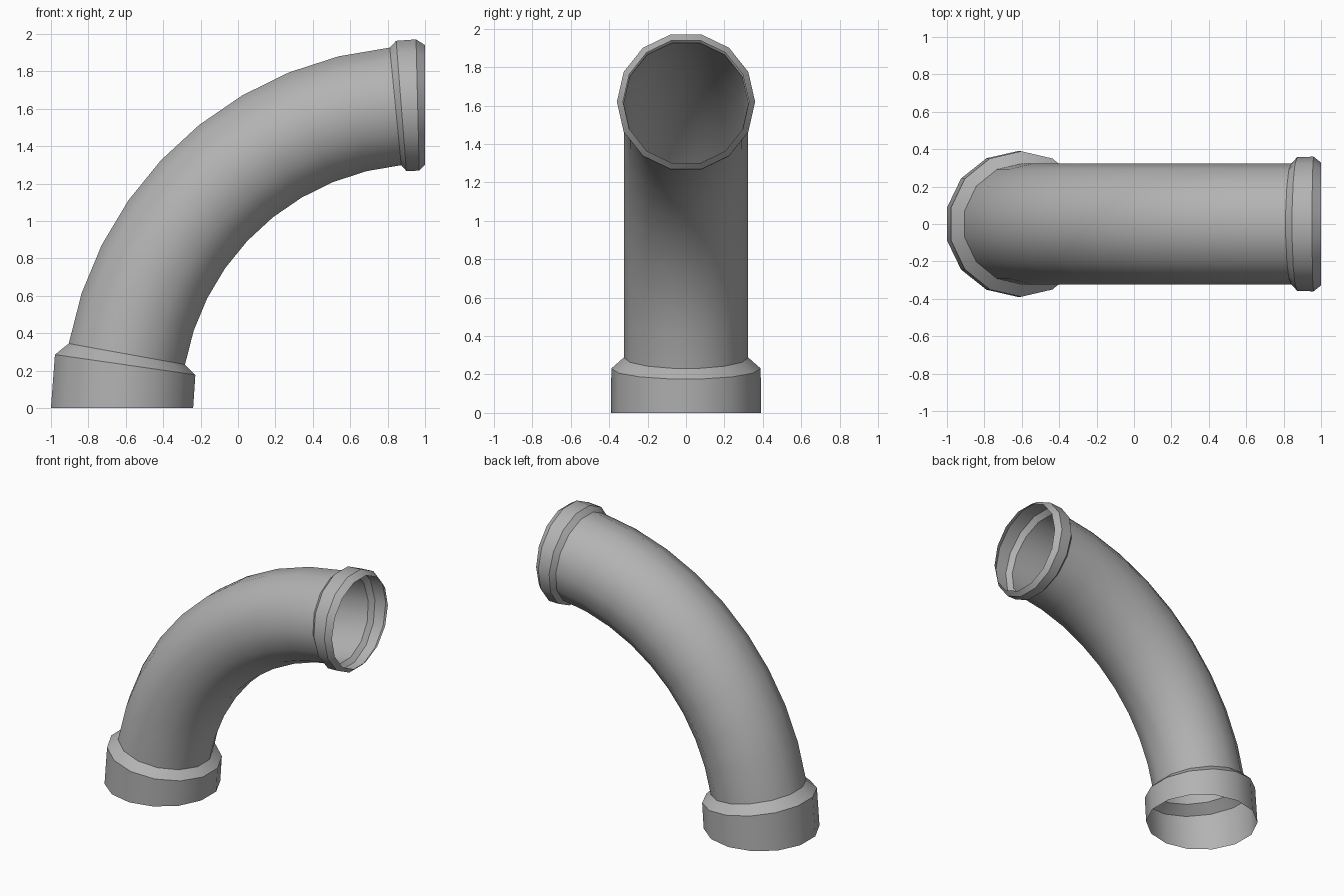
import bpy, bmesh, math
from mathutils import Vector

if "Cube" in bpy.data.objects:
    bpy.data.objects.remove(bpy.data.objects["Cube"])

SIDES = 14
BEND = 1.62                      # bend radius, centred on (1, 0, 0)

grey = bpy.data.materials.new("pipe grey")
grey.diffuse_color = (0.45, 0.45, 0.45, 1)
grey.use_nodes = True
grey.node_tree.nodes["Principled BSDF"].inputs["Base Color"].default_value = grey.diffuse_color


def ring(bm, deg, r):
    """Circle of vertices across the bend at the given angle."""
    t = math.radians(deg)
    inward = Vector((math.cos(t), 0, -math.sin(t)))
    centre = Vector((1, 0, 0)) - inward * BEND
    verts = []
    for k in range(SIDES):
        a = math.pi / 2 + k * math.tau / SIDES
        verts.append(bm.verts.new(centre + inward * (r * math.cos(a))
                                  + Vector((0, r * math.sin(a), 0))))
    return verts


def tube(name, profile):
    """Open shell through a list of (bend angle, radius) rings."""
    bm = bmesh.new()
    rings = [ring(bm, d, r) for d, r in profile]
    for lo, hi in zip(rings, rings[1:]):
        for k in range(SIDES):
            n = (k + 1) % SIDES
            bm.faces.new((lo[k], lo[n], hi[n], hi[k]))
    me = bpy.data.meshes.new(name)
    bm.to_mesh(me)
    bm.free()
    me.materials.append(grey)
    ob = bpy.data.objects.new(name, me)
    bpy.context.collection.objects.link(ob)
    bpy.ops.object.select_all(action='DESELECT')
    ob.select_set(True)
    bpy.context.view_layer.objects.active = ob
    bpy.ops.object.shade_smooth_by_angle(angle=math.radians(30))
    return ob


START, END = 10.25, 84.4

# curved pipe
tube("bent_pipe", [(START + (END - START) * i / 9, 0.324) for i in range(10)])
# wide socket at the foot, with sloped shoulder
tube("base_socket", [(0, 0.39), (8.2, 0.389), (START, 0.324)])
# slim collar at the mouth, chamfered on both sides
tube("mouth_collar", [(END, 0.324), (85.5, 0.358), (88.6, 0.36), (90, 0.328)])
